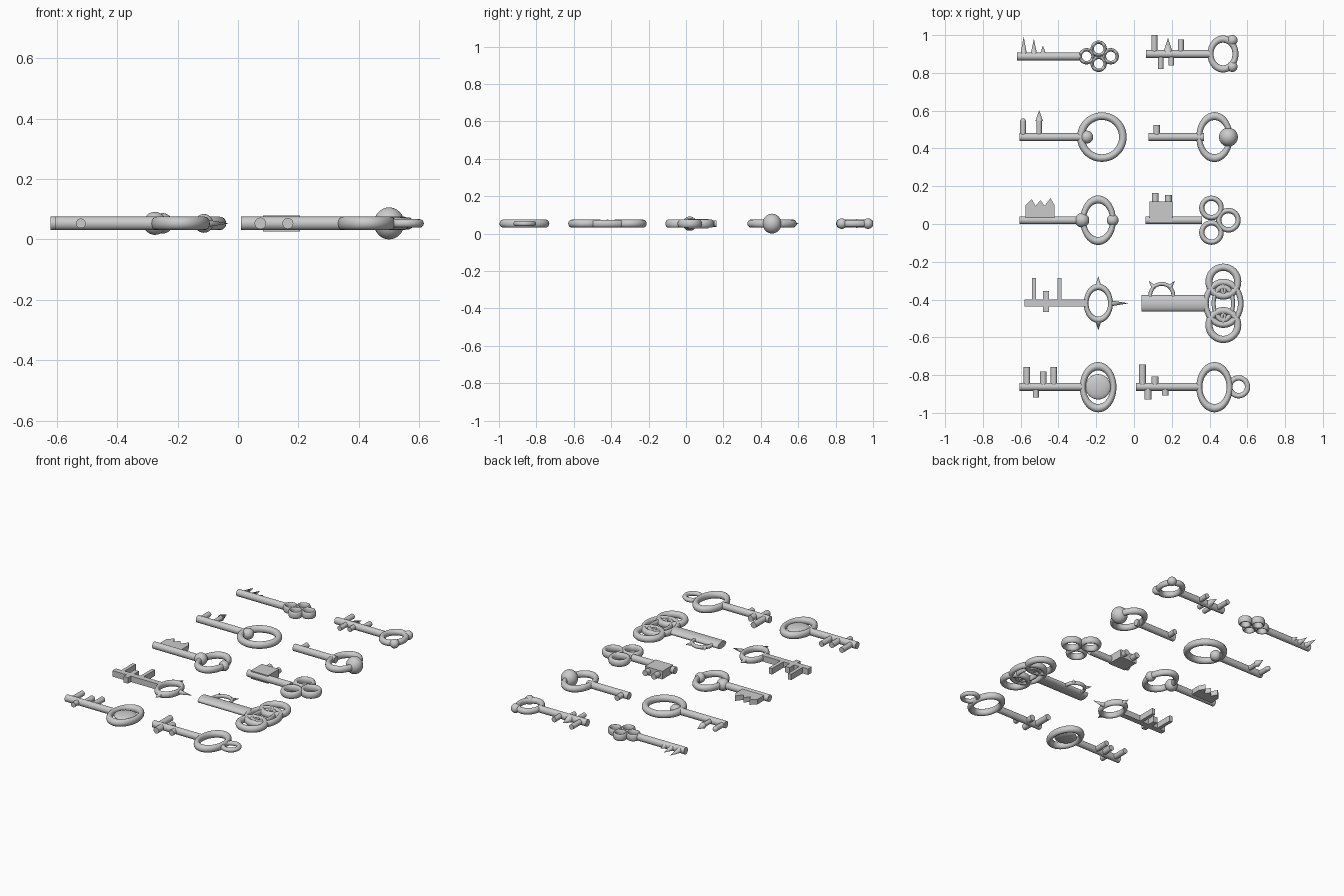
import bpy
import bmesh
from math import pi, radians, cos, sin, atan2
from mathutils import Vector

Z = 0.053       # height of every key's centre line
key = "key"     # prefix for the key being built


def finish(name, smooth=True):
    ob = bpy.context.object
    ob.name = f"{key}_{name}"
    if smooth:
        bpy.ops.object.shade_smooth_by_angle(angle=radians(40))
    return ob


def ring(name, x, y, rx, ry, tube, zr=None):
    """Flat ring given by its outer radii, tube radius and half height."""
    bpy.ops.mesh.primitive_torus_add(
        location=(x, y, Z), major_segments=48, minor_segments=16,
        major_radius=ry - tube, minor_radius=tube)
    bpy.context.object.scale = (rx / ry, 1, (zr or tube) / tube)
    finish(name)


def ball(name, x, y, r, rz=None):
    bpy.ops.mesh.primitive_uv_sphere_add(segments=32, ring_count=16, radius=r, location=(x, y, Z))
    bpy.context.object.scale.z = (rz or r) / r
    finish(name)


def rod(name, a, b, r1, r2=None, zr=None):
    """Cylinder or cone between two plan points; zr sets the half height."""
    r2 = r1 if r2 is None else r2
    a, b = Vector((*a, Z)), Vector((*b, Z))
    d = b - a
    bpy.ops.mesh.primitive_cone_add(vertices=32, radius1=r1, radius2=r2,
                                    depth=d.length, location=(a + b) / 2)
    ob = bpy.context.object
    ob.rotation_euler = (0, pi / 2, atan2(d.y, d.x))
    ob.scale.x = (zr or r1) / r1
    finish(name)


def shaft(x0, x1, y, r=0.021, zr=0.022):
    rod("shaft", (x0, y), (x1, y), r, zr=zr)


def teeth(y, items):
    """Round teeth from the shaft axis: (x, tip y, radius)."""
    for x, tip, r in items:
        rod("tooth", (x, y), (x, tip), r)


def spike(x, y0, tip, r):
    rod("spike", (x, y0), (x, tip), r, 0)


def box(name, x0, x1, y0, y1, h):
    bpy.ops.mesh.primitive_cube_add(size=1, location=((x0 + x1) / 2, (y0 + y1) / 2, Z))
    bpy.context.object.scale = (x1 - x0, y1 - y0, 2 * h)
    finish(name, False)


def plate(name, pts, h):
    """Extruded outline."""
    bm = bmesh.new()
    f = bm.faces.new([bm.verts.new((x, y, Z - h)) for x, y in pts])
    ext = bmesh.ops.extrude_face_region(bm, geom=[f])["geom"]
    bmesh.ops.translate(bm, vec=(0, 0, 2 * h), verts=[v for v in ext if isinstance(v, bmesh.types.BMVert)])
    bmesh.ops.recalc_face_normals(bm, faces=bm.faces)
    me = bpy.data.meshes.new(name)
    bm.to_mesh(me)
    bm.free()
    bpy.context.collection.objects.link(bpy.data.objects.new(f"{key}_{name}", me))


# Key with four-ring bow and spike teeth
key = "quatrefoil_key"
shaft(-0.62, -0.285, 0.887)
for dx, dy in ((-0.064, 0), (0.064, 0), (0, 0.04), (0, -0.04)):
    ring("bow_ring", -0.187 + dx, 0.888 + dy, 0.043, 0.043, 0.009, 0.022)
for x, tip in ((-0.584, 0.992), (-0.53, 0.98), (-0.482, 0.945)):
    spike(x, 0.89, tip, 0.019)

# Key with two balls on its bow
key = "two_ball_key"
shaft(0.063, 0.4, 0.9)
ring("bow", 0.471, 0.9, 0.082, 0.098, 0.019)
for s in (-1, 1):
    ball("bow_ball", 0.52, 0.903 + s * 0.07, 0.028)
teeth(0.9, [(0.108, 1.0, 0.016), (0.142, 0.82, 0.015), (0.198, 0.84, 0.015), (0.248, 0.976, 0.016)])
spike(0.18, 0.91, 0.985, 0.024)

# Key with large round bow
key = "round_bow_key"
shaft(-0.605, -0.27, 0.46)
ring("bow", -0.17, 0.46, 0.131, 0.131, 0.02, 0.022)
ball("collar_ball", -0.25, 0.46, 0.034)
teeth(0.46, [(-0.588, 0.543, 0.016), (-0.502, 0.55, 0.014)])
ball("round_tip", -0.588, 0.543, 0.016)
spike(-0.502, 0.545, 0.603, 0.02)

# Key with one big ball
key = "big_ball_key"
shaft(0.077, 0.37, 0.46)
ring("bow", 0.426, 0.46, 0.096, 0.132, 0.021)
ball("bow_ball", 0.5, 0.46, 0.05, 0.053)
teeth(0.46, [(0.12, 0.524, 0.017)])

# Key with crown shaped plate
key = "crown_key"
shaft(-0.605, -0.27, 0.02)
ring("bow", -0.19, 0.02, 0.094, 0.131, 0.021)
ball("collar_ball", -0.275, 0.02, 0.038)
ball("end_ball", -0.113, 0.02, 0.031)
plate("crown_plate", [(-0.575, 0.02), (-0.421, 0.02), (-0.421, 0.1), (-0.442, 0.137), (-0.474, 0.095),
                      (-0.495, 0.127), (-0.521, 0.095), (-0.542, 0.132), (-0.575, 0.1)], 0.016)

# Key with three-ring bow and block tooth
key = "trefoil_key"
shaft(0.06, 0.36, 0.02)
for x, y in ((0.41, 0.085), (0.41, -0.045), (0.5, 0.02)):
    ring("bow_ring", x, y, 0.065, 0.065, 0.014, 0.022)
box("block", 0.083, 0.205, 0.01, 0.12, 0.026)
teeth(0.05, [(0.113, 0.164, 0.018), (0.182, 0.153, 0.018)])

# Square-cut key with spiked bow
key = "spiked_key"
box("shaft", -0.58, -0.25, -0.437, -0.401, 0.019)
for x in (-0.53, -0.395):
    box("tooth", x - 0.011, x + 0.011, -0.42, -0.287, 0.019)
box("short_tooth", -0.481, -0.45, -0.466, -0.356, 0.019)
ring("bow", -0.189, -0.42, 0.077, 0.104, 0.017, 0.02)
for s in (-1, 1):
    spike(-0.189, -0.42 + s * 0.09, -0.42 + s * 0.143, 0.017)
rod("end_spike", (-0.125, -0.42), (-0.03, -0.42), 0.016, 0)

# Ornate key with wide flat shaft
key = "ornate_key"
shaft(0.04, 0.385, -0.42, 0.043, 0.021)
ring("bow", 0.473, -0.42, 0.107, 0.13, 0.018, 0.02)
ring("inner_bow", 0.473, -0.42, 0.062, 0.105, 0.018, 0.018)
for s in (-1, 1):
    ring("lobe", 0.473, -0.42 + s * 0.115, 0.095, 0.095, 0.019, 0.021)
    for dx in (-0.027, 0.027):
        ring("small_ring", 0.473 + dx, -0.42 + s * 0.075, 0.045, 0.045, 0.01, 0.018)
ring("arch_tooth", 0.147, -0.378, 0.071, 0.071, 0.01, 0.012)
for a in (pi / 4, 3 * pi / 4):
    c, s = cos(a), sin(a)
    rod("arch_spike", (0.147 + 0.058 * c, -0.378 + 0.058 * s), (0.147 + 0.098 * c, -0.378 + 0.11 * s), 0.014, 0)

# Key with domed disc in its bow
key = "disc_key"
shaft(-0.605, -0.27, -0.862)
ring("bow", -0.19, -0.864, 0.097, 0.133, 0.022)
ball("disc", -0.19, -0.862, 0.067, 0.018)
teeth(-0.862, [(-0.567, -0.757, 0.017), (-0.52, -0.918, 0.016), (-0.48, -0.78, 0.018), (-0.424, -0.757, 0.017)])

# Key with small hanging ring
key = "hanger_key"
shaft(0.01, 0.345, -0.862)
ring("bow", 0.426, -0.864, 0.096, 0.133, 0.022)
ring("hanger_ring", 0.554, -0.862, 0.061, 0.061, 0.014)
teeth(-0.862, [(0.045, -0.743, 0.019), (0.074, -0.93, 0.019), (0.111, -0.808, 0.019), (0.165, -0.907, 0.018)])
